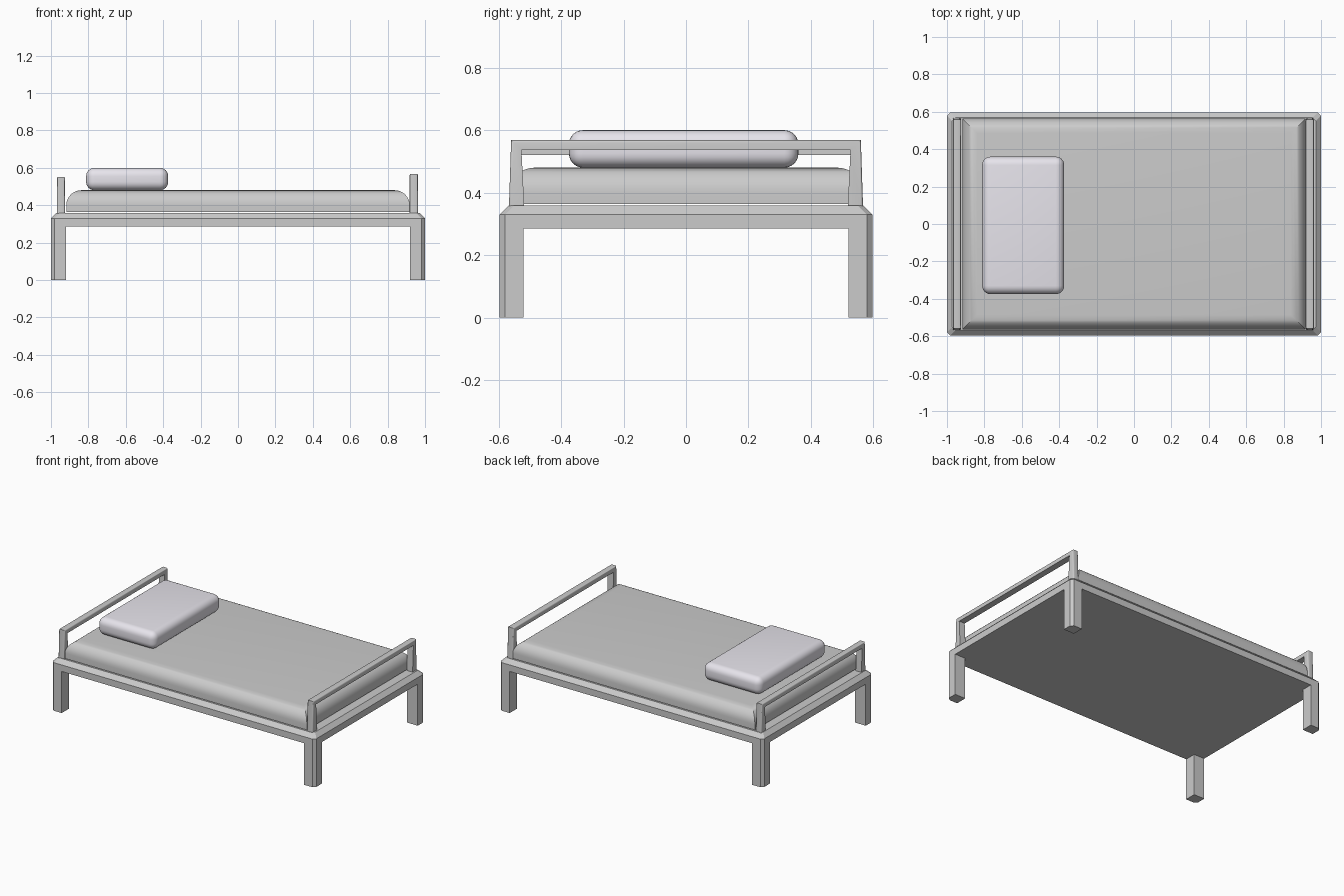
import bpy, bmesh
from mathutils import Vector

if "Cube" in bpy.data.objects:
    bpy.data.objects.remove(bpy.data.objects["Cube"])

HX, HY, CH = 1.0, 0.597, 0.018   # half length, half width, corner chamfer


def make(name, bm):
    bmesh.ops.recalc_face_normals(bm, faces=bm.faces)
    me = bpy.data.meshes.new(name)
    bm.to_mesh(me)
    bm.free()
    ob = bpy.data.objects.new(name, me)
    bpy.context.collection.objects.link(ob)
    return ob


def smooth(ob, angle=0.6):
    bpy.ops.object.select_all(action='DESELECT')
    ob.select_set(True)
    bpy.context.view_layer.objects.active = ob
    bpy.ops.object.shade_smooth_by_angle(angle=angle)


def loft(name, rings):
    bm = bmesh.new()
    loops = [[bm.verts.new(p) for p in r] for r in rings]
    n = len(loops[0])
    for a, b in zip(loops, loops[1:]):
        for i in range(n):
            j = (i + 1) % n
            bm.faces.new((a[i], a[j], b[j], b[i]))
    bm.faces.new(loops[0])
    bm.faces.new(loops[-1])
    return make(name, bm)


def box(lo, hi):
    bm = bmesh.new()
    bmesh.ops.create_cube(bm, size=1)
    lo, hi = Vector(lo), Vector(hi)
    for v in bm.verts:
        v.co = (lo + hi) / 2 + v.co * (hi - lo)
    return bm


def octagon(inset, z):
    x, y, c = HX - inset, HY - inset, CH
    return [(x, y - c, z), (x - c, y, z), (c - x, y, z), (-x, y - c, z),
            (-x, c - y, z), (c - x, -y, z), (x - c, -y, z), (x, c - y, z)]


# Bed base with sloped top edge
loft("bed_frame", [octagon(0, 0.285), octagon(0, 0.33), octagon(0.028, 0.358)])

# Four legs with the outer corner chamfered
plan = [(0.92, 0.52), (HX, 0.52), (HX, HY - CH), (HX - CH, HY), (0.92, HY)]
for end, sx in (("head", -1), ("foot", 1)):
    for side, sy in (("front", -1), ("back", 1)):
        loft(f"{side}_{end}_leg", [[(sx * x, sy * y, z) for x, y in plan] for z in (0, 0.285)])

# Mattress: rounded top rim, square plan corners
RAD, STEPS = 0.08, 8
MX, MY, TOP = 0.918, 0.565, 0.48
bm = box((-MX, -MY, 0.363), (MX, MY, TOP))
rim = [e for e in bm.edges if all(v.co.z > 0.47 for v in e.verts)]
bmesh.ops.bevel(bm, geom=rim, offset=RAD, segments=STEPS, profile=0.5, affect='EDGES')
smooth(make("mattress", bm))


# End rails: slightly tapered posts joined by a mitred top bar
def end_rail(name, x0, x1, top):
    bar = top - 0.031
    section = [((0.567, 0.355), (0.518, 0.355)), ((0.56, top), (0.527, bar))]
    pts = [section[0], section[1]]
    pts += [tuple((-y, z) for y, z in p) for p in reversed(section)]
    bm = bmesh.new()
    rows = [[bm.verts.new((x, y, z)) for x, (y, z) in
             ((x0, o), (x1, o), (x1, i), (x0, i))] for o, i in pts]
    for a, b in zip(rows, rows[1:]):
        for k in range(4):
            j = (k + 1) % 4
            bm.faces.new((a[k], a[j], b[j], b[k]))
    bm.faces.new(rows[0])
    bm.faces.new(rows[-1])
    bm.normal_update()
    # soften the long outer edges only
    edges = [bm.edges.get((a[k], b[k])) for a, b in zip(rows, rows[1:]) for k in (0, 1)]
    bmesh.ops.bevel(bm, geom=edges, offset=0.008, segments=3, profile=0.5, affect='EDGES')
    smooth(make(name, bm))


end_rail("head_rail", -0.968, -0.925, 0.551)
end_rail("foot_rail", 0.918, 0.962, 0.568)

# Pillow
bm = box((-0.812, -0.375, 0.48), (-0.373, 0.36, 0.6))
upright = [e for e in bm.edges if abs(e.verts[0].co.z - e.verts[1].co.z) > 0.01]
bmesh.ops.bevel(bm, geom=bm.edges[:], offset=0.045, segments=6, profile=0.5, affect='EDGES')
pillow = make("pillow", bm)
smooth(pillow)
mat = bpy.data.materials.new("pillow_cloth")
mat.diffuse_color = (0.8, 0.78, 0.84, 1)
mat.use_nodes = True
mat.node_tree.nodes["Principled BSDF"].inputs["Base Color"].default_value = mat.diffuse_color
pillow.data.materials.append(mat)
